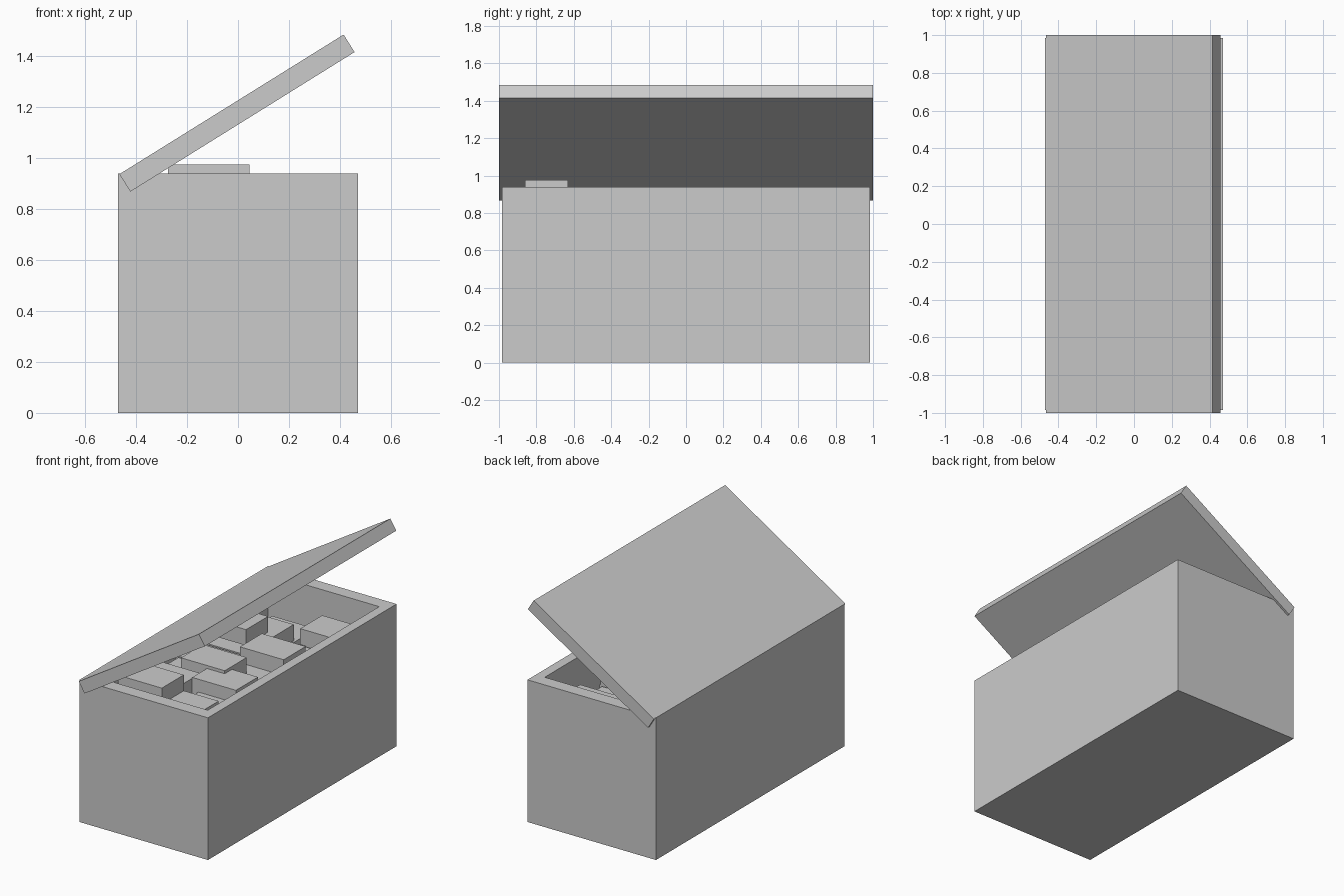
import bpy, bmesh, math, random
from mathutils import Matrix, Vector

if "Cube" in bpy.data.objects:
    bpy.data.objects.remove(bpy.data.objects["Cube"])

random.seed(3)


def block(name, size, centre, angle=0.0):
    """Box of a given size, tilted about the y axis."""
    bm = bmesh.new()
    bmesh.ops.create_cube(bm, size=1, matrix=Matrix.Diagonal((*size, 1)))
    mesh = bpy.data.meshes.new(name)
    bm.to_mesh(mesh)
    bm.free()
    obj = bpy.data.objects.new(name, mesh)
    obj.location = centre
    obj.rotation_euler.y = angle
    bpy.context.collection.objects.link(obj)
    return obj


# Chest body: box with its top inset into a rim and pushed down to a floor
W, D, H, WALL, FLOOR = 0.94, 1.97, 0.94, 0.09, 0.09
chest = block("chest_body", (W, D, H), (0, 0, H / 2))
bm = bmesh.new()
bm.from_mesh(chest.data)
top = max(bm.faces, key=lambda f: f.calc_center_median().z)
bmesh.ops.inset_region(bm, faces=[top], thickness=WALL)
for v in top.verts:
    v.co.y *= 0.87 / (D / 2 - WALL)
hole = bmesh.ops.extrude_discrete_faces(bm, faces=[top])["faces"][0]
bmesh.ops.translate(bm, verts=hole.verts, vec=Vector((0, 0, FLOOR - H)))
bmesh.ops.recalc_face_normals(bm, faces=bm.faces)
bm.to_mesh(chest.data)
bm.free()

# Lid: flat slab hinged open along the left edge
block("lid", (1.036, 2.0, 0.081), (-0.004, 0, 1.176), -math.radians(31.9))

# Stacked bars filling the chest
BAR = (0.32, 0.23, 0.105)
for layer in range(7):
    for col in (-0.19, 0.19):
        for row in range(7):
            y = (row - 3) * 0.245
            if layer == 6 and y > 0.3:
                continue
            x = col + random.uniform(-0.03, 0.03)
            block("stacked_bar", BAR, (x, y, FLOOR + 0.0525 + layer * 0.1))

# Loose bars on top: left edge, front edge, top height
for x, y, z in [(-0.275, -0.86, 0.975), (-0.02, -0.86, 0.87),
                (-0.345, -0.86, 0.87), (-0.01, -0.464, 0.88),
                (-0.335, -0.6, 0.87), (-0.2, -0.31, 0.9),
                (0.0, 0.02, 0.9), (-0.38, 0.17, 0.94),
                (-0.36, 0.41, 0.8), (0.025, 0.614, 0.8)]:
    block("loose_bar", BAR, (x + BAR[0] / 2, y + BAR[1] / 2, z - BAR[2] / 2))
